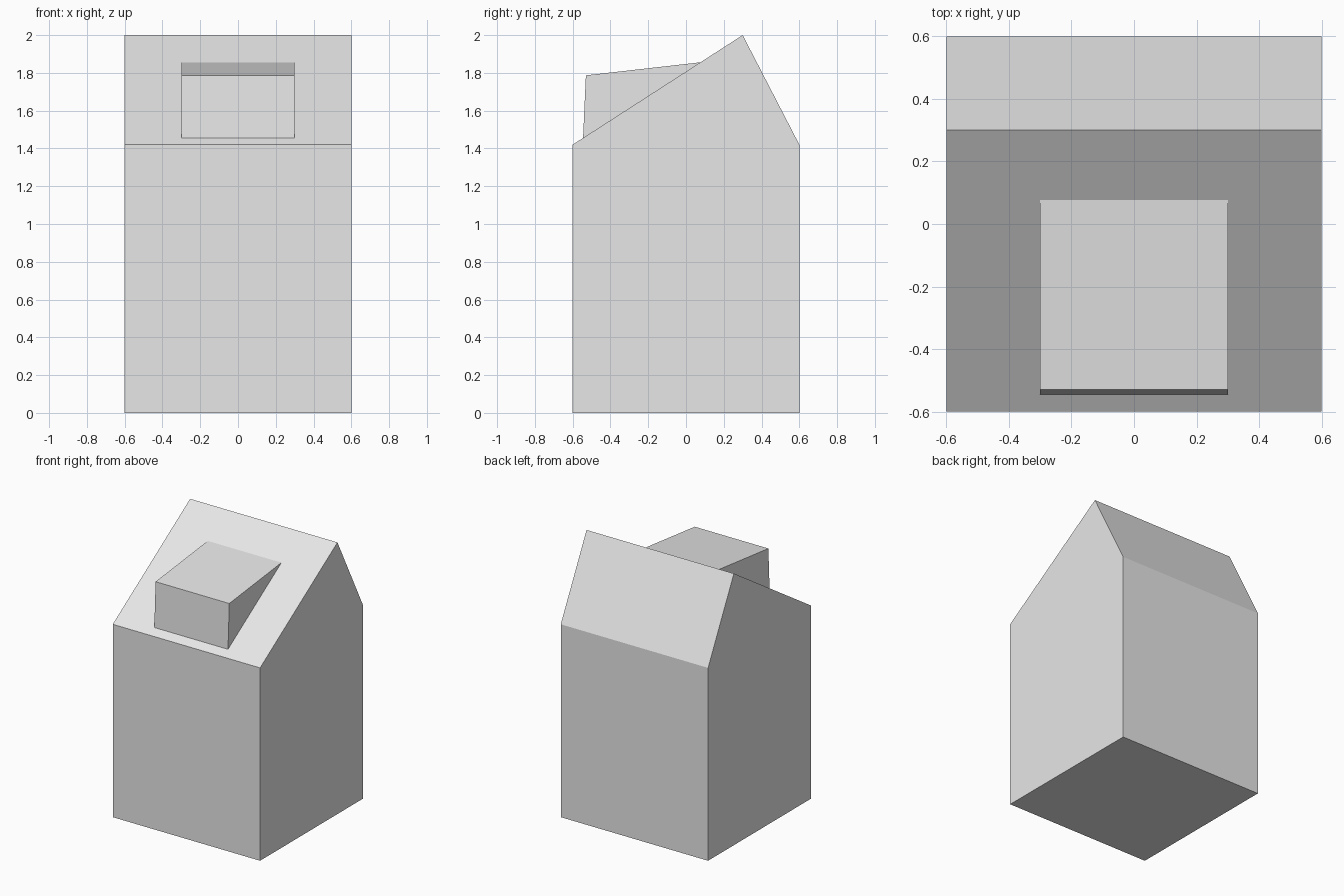
import bpy
import bmesh

cube = bpy.data.objects.get("Cube")
if cube:
    bpy.data.objects.remove(cube, do_unlink=True)

grey = bpy.data.materials.new("light_grey")
grey.use_nodes = True
COLOUR = (0.8, 0.8, 0.8, 1)
grey.diffuse_color = COLOUR
grey.node_tree.nodes["Principled BSDF"].inputs["Base Color"].default_value = COLOUR


def side_prism(name, profile, half_width):
    """Extrude a (y, z) profile symmetrically along x."""
    bm = bmesh.new()
    face = bm.faces.new([bm.verts.new((-half_width, y, z)) for y, z in profile])
    swept = bmesh.ops.extrude_face_region(bm, geom=[face])["geom"]
    verts = [v for v in swept if isinstance(v, bmesh.types.BMVert)]
    bmesh.ops.translate(bm, verts=verts, vec=(2 * half_width, 0, 0))
    bmesh.ops.recalc_face_normals(bm, faces=bm.faces)
    mesh = bpy.data.meshes.new(name)
    bm.to_mesh(mesh)
    bm.free()
    mesh.materials.append(grey)
    obj = bpy.data.objects.new(name, mesh)
    bpy.context.collection.objects.link(obj)
    return obj


# Upright body with an off-centre ridge
side_prism("body", [(-0.6, 0), (0.6, 0), (0.6, 1.42), (0.3, 2), (-0.6, 1.42)], 0.6)

# Wedge on the front slope, its base sunk slightly into the body
side_prism("roof_wedge", [(-0.547, 1.41), (-0.53, 1.787), (0.077, 1.856), (0.1, 1.82)], 0.3)
